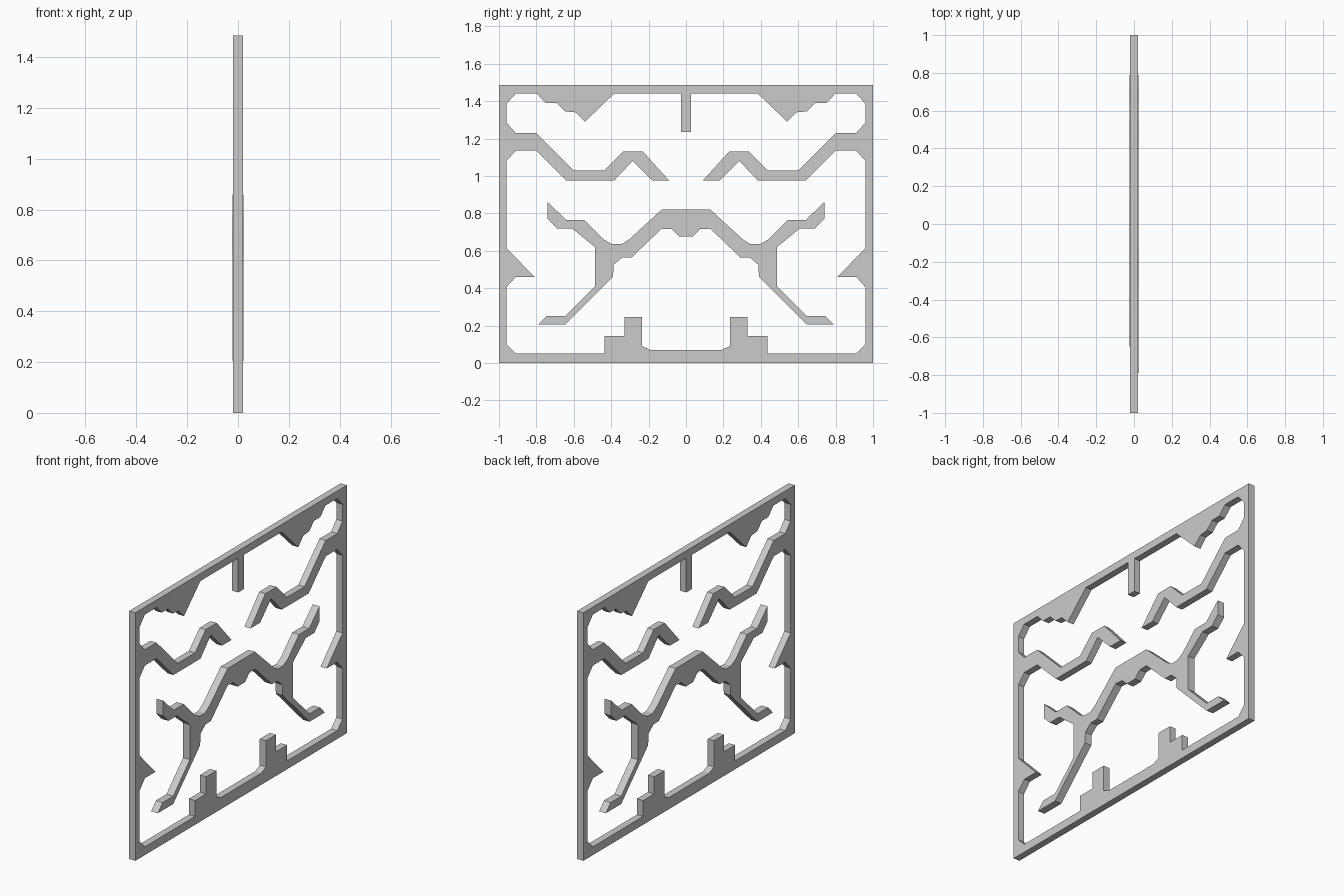
import bpy, bmesh
from math import radians

if "Cube" in bpy.data.objects:
    bpy.data.objects.remove(bpy.data.objects["Cube"])


def mirrored(half):
    """Close a half outline (y >= 0) by reflecting it across the centre line."""
    return half + [(-y, z) for y, z in reversed(half)]


def cut_panel(name, outlines, half_thickness):
    """Flat plate in the YZ plane; outlines nested in others become holes."""
    curve = bpy.data.curves.new(name, 'CURVE')
    curve.dimensions = '2D'
    curve.fill_mode = 'BOTH'
    curve.extrude = half_thickness
    for pts in outlines:
        spline = curve.splines.new('POLY')
        spline.points.add(len(pts) - 1)
        for p, (y, z) in zip(spline.points, pts):
            p.co = (y, z, 0, 1)
        spline.use_cyclic_u = True
    obj = bpy.data.objects.new(name, curve)
    obj.rotation_euler = (radians(90), 0, radians(90))
    bpy.context.collection.objects.link(obj)
    bpy.ops.object.select_all(action='DESELECT')
    obj.select_set(True)
    bpy.context.view_layer.objects.active = obj
    bpy.ops.object.convert(target='MESH')
    bpy.ops.object.transform_apply(location=False, rotation=True, scale=False)
    obj = bpy.context.object
    bm = bmesh.new()
    bm.from_mesh(obj.data)
    bmesh.ops.remove_doubles(bm, verts=bm.verts, dist=1e-4)
    bmesh.ops.recalc_face_normals(bm, faces=bm.faces)
    for f in bm.faces:
        f.smooth = False
    bm.to_mesh(obj.data)
    bm.free()
    return obj


# Border frame with the projecting ornaments left standing around one opening
border = mirrored([(1, 0), (1, 1.485)])
opening = mirrored([
    # centre post and hanging top ornament
    (0.027, 1.235), (0.027, 1.44), (0.385, 1.44), (0.54, 1.29), (0.59, 1.34),
    (0.645, 1.345), (0.69, 1.39), (0.75, 1.39), (0.798, 1.44), (0.91, 1.44),
    (0.96, 1.385), (0.96, 1.285), (0.91, 1.23),
    # zigzag band
    (0.80, 1.23), (0.60, 1.03), (0.435, 1.03), (0.335, 1.13), (0.23, 1.13),
    (0.09, 0.975), (0.18, 0.975), (0.285, 1.08), (0.385, 0.975),
    (0.64, 0.975), (0.80, 1.135), (0.91, 1.135), (0.96, 1.08),
    # side spike
    (0.96, 0.615), (0.81, 0.46), (0.91, 0.46), (0.96, 0.405),
    # bottom corner and stepped block
    (0.96, 0.10), (0.91, 0.05), (0.435, 0.05), (0.435, 0.145),
    (0.33, 0.145), (0.33, 0.247), (0.235, 0.247), (0.235, 0.09), (0.19, 0.07),
])
cut_panel("ornamental_frame", [border, opening], 0.0205)

# Free-standing branching arch in the middle
arch = mirrored([
    (0.13, 0.82), (0.305, 0.66), (0.345, 0.635), (0.395, 0.635), (0.44, 0.66),
    (0.545, 0.765), (0.64, 0.765), (0.74, 0.86), (0.74, 0.77), (0.69, 0.72),
    (0.61, 0.72), (0.487, 0.62), (0.487, 0.41), (0.645, 0.252),
    (0.745, 0.252), (0.79, 0.205), (0.645, 0.205), (0.39, 0.46),
    (0.387, 0.525), (0.34, 0.565), (0.29, 0.565), (0.13, 0.718),
    (0.075, 0.715), (0.035, 0.675),
])
cut_panel("branching_arch", [arch], 0.0225)
